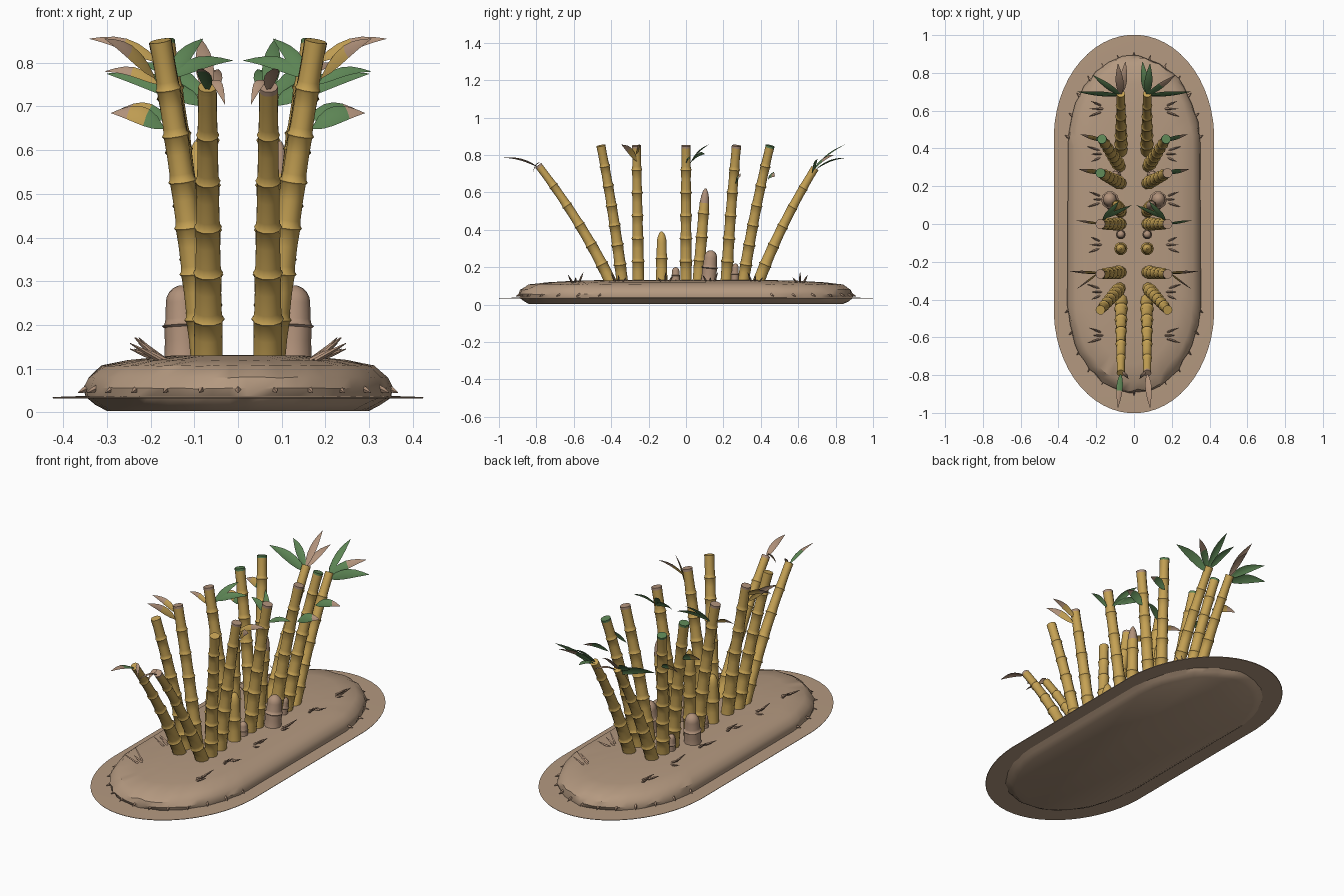
import bpy, bmesh, math, random
from mathutils import Vector as V

if "Cube" in bpy.data.objects:
    bpy.data.objects.remove(bpy.data.objects["Cube"])
random.seed(4)

def lin(c):
    return tuple((v / 255 / 12.92) if v < 11 else ((v / 255 + .055) / 1.055) ** 2.4 for v in c) + (1,)

MATS = []
for name, rgb in (("soil tan", (180, 153, 128)), ("cane ochre", (198, 162, 84)), ("leaf green", (92, 132, 84)),
                  ("dry husk", (176, 145, 122)), ("leaf ochre", (190, 156, 82))):
    m = bpy.data.materials.new(name)
    m.diffuse_color = lin(rgb)
    m.use_nodes = True
    m.node_tree.nodes["Principled BSDF"].inputs["Base Color"].default_value = m.diffuse_color
    MATS.append(m)
SOIL, CANE, GREEN, DRY, OCHRE = range(5)

def finish(bm, name, angle=40):
    bmesh.ops.recalc_face_normals(bm, faces=bm.faces[:])
    me = bpy.data.meshes.new(name)
    bm.to_mesh(me)
    bm.free()
    ob = bpy.data.objects.new(name, me)
    bpy.context.collection.objects.link(ob)
    for m in MATS:
        me.materials.append(m)
    bpy.ops.object.select_all(action='DESELECT')
    ob.select_set(True)
    bpy.context.view_layer.objects.active = ob
    bpy.ops.object.shade_smooth_by_angle(angle=math.radians(angle))
    return ob

def loft(bm, loops, mats):
    """Skin closed loops of points and cap both ends."""
    rows = [[bm.verts.new(p) for p in lp] for lp in loops]
    n = len(rows[0])
    for k in range(len(rows) - 1):
        for i in range(n):
            j = (i + 1) % n
            f = bm.faces.new((rows[k][i], rows[k][j], rows[k + 1][j], rows[k + 1][i]))
            f.material_index = mats[k]
    bm.faces.new(rows[0][::-1]).material_index = mats[0]
    bm.faces.new(rows[-1]).material_index = mats[-1]

def oval(sx, sy, z, n=56, jitter=0.0):
    pts = []
    for i in range(n):
        t = 2 * math.pi * (i + .5) / n
        s, k = math.sin(t), 1 + random.uniform(-jitter, jitter)
        L = sy * .45
        pts.append((sx * math.cos(t) * k, (math.copysign(L, s) + (sy - L) * s) * k,
                    z + random.uniform(-jitter, jitter) * .15))
    return pts

# soil mound with irregular rounded shoulders
bm = bmesh.new()
prof = ((.30, .84, .003, 0), (.325, .865, .018, .008), (.35, .885, .035, .008), (.352, .89, .055, .01),
        (.343, .88, .08, .01), (.312, .84, .107, .01), (.25, .74, .119, .008), (.15, .56, .13, 0), (.05, .3, .131, 0))
loft(bm, [oval(a, b, z, 56, j) for a, b, z, j in prof], [SOIL] * 8)
finish(bm, "soil_mound", 35)

# thin flat skirt around the mound
bm = bmesh.new()
loft(bm, [oval(.424, 1.0, .032), oval(.425, 1.002, .035), oval(.34, .88, .038)], [SOIL] * 2)
finish(bm, "ground_skirt", 30)

def cane(bm, base, tip, r0, r1, col=CANE, cap=CANE, dome=False, bow=.12):
    """Jointed cane: swollen nodes along a slightly bowed path."""
    a, b = V(base), V(tip)
    mid = (a + b) / 2 - V((b.x - a.x, b.y - a.y, 0)) * bow
    curve = lambda t: a * (1 - t) ** 2 + mid * 2 * t * (1 - t) + b * t * t
    joints = max(2, round((b - a).length / .115))
    prof = []
    for k in range(joints):
        prof += [((k + u) / joints, w) for u, w in ((0, 1.0), (.12, .95), (.55, .95), (.9, 1.0), (.95, 1.14))]
    prof = prof[:-1]
    if dome:
        prof = [p for p in prof if p[0] < .82] + [(.85, .92), (.92, .75), (.97, .5), (1, .18)]
    else:
        prof += [(1, 1.02), (1.0, .8)]
    loops = []
    for t, w in prof:
        d = (curve(min(t + .01, 1.01)) - curve(t - .01)).normalized()
        u = d.cross(V((0, 1, 0))).normalized()
        v = d.cross(u)
        r = (r0 + (r1 - r0) * t) * w
        loops.append([curve(t) + (u * math.cos(q) + v * math.sin(q)) * r
                      for q in (2 * math.pi * i / 10 for i in range(10))])
    lim = .8 if dome else .94
    loft(bm, loops, [cap if prof[i][0] >= lim else col for i in range(len(prof) - 1)])

# base x, base y, tip x, tip y, tip z, base radius, tip radius, cap colour left / right
CANES = (("front_leaning_cane", .068, -.40, .07, -.79, .745, .035, .021, OCHRE, DRY),
         ("front_outer_cane", .075, -.34, .178, -.455, .85, .034, .025, CANE, CANE),
         ("front_middle_cane", .07, -.255, .178, -.265, .85, .034, .025, DRY, DRY),
         ("centre_cane", .07, 0, .178, .0, .85, .034, .026, DRY, DRY),
         ("rear_middle_cane", .07, .215, .178, .27, .85, .034, .026, GREEN, DRY),
         ("rear_outer_cane", .075, .305, .17, .45, .85, .034, .025, GREEN, GREEN),
         ("rear_leaning_cane", .068, .385, .07, .69, .73, .035, .022, CANE, CANE))
SHOOTS = (("short_shoot", .07, -.13, .07, -.13, .39, .034, .027, CANE, CANE),
          ("tall_shoot", .07, .065, .095, .105, .62, .034, .028, CANE, DRY),
          ("husk_shoot", .125, .12, .13, .135, .29, .046, .036, DRY, DRY),
          ("low_husk_front", .07, -.055, .07, -.055, .20, .026, .02, DRY, DRY),
          ("low_husk_rear", .09, .26, .10, .265, .22, .024, .018, DRY, DRY))
for s, side in ((-1, "left"), (1, "right")):
    for group, dome in ((CANES, False), (SHOOTS, True)):
        for name, bx, by, tx, ty, tz, r0, r1, cl, cr in group:
            bm = bmesh.new()
            cap = cl if s < 0 else cr
            col = DRY if "husk" in name else CANE
            cane(bm, (s * bx, by, .115), (s * tx, ty, tz), r0, r1, col, cap, dome, .04 if dome else .12)
            finish(bm, f"{name}_{side}")

def blade(bm, base, tip, width, cols, arch=.015):
    """Creased leaf, coloured from stem to point."""
    a, b = V(base), V(tip)
    d = (b - a).normalized()
    side = d.cross(V((0, -.85, .5))).normalized()
    nor = side.cross(d)
    n = 6
    rows = []
    for i in range(n + 1):
        t = i / n
        w = width * .5 * math.sin(math.pi * min(1, t ** .8 * .96 + .03))
        c = a.lerp(b, t) + V((0, 0, arch * math.sin(math.pi * t)))
        rows.append([bm.verts.new(p) for p in (c - side * w, c + nor * w * .35, c + side * w)])
    for i in range(n):
        for j in (0, 1):
            f = bm.faces.new((rows[i][j], rows[i][j + 1], rows[i + 1][j + 1], rows[i + 1][j]))
            f.material_index = cols[i * len(cols) // n]

# leaves: base, tip, width, colours left, colours right (x mirrored)
LEAVES = (((.07, -.79, .735), (.085, -.975, .785), .035, (GREEN, DRY), (DRY,)),
          ((.06, -.78, .76), (.03, -.82, .705), .022, (DRY,), (DRY,)),
          ((.19, -.26, .765), (.305, -.345, .855), .036, (OCHRE, DRY), (OCHRE, DRY)),
          ((.18, -.26, .80), (.34, -.25, .855), .032, (OCHRE, DRY), (OCHRE, DRY)),
          ((.165, .02, .75), (.08, .12, .855), .036, (GREEN,), (GREEN,)),
          ((.16, .03, .765), (.012, .10, .805), .036, (GREEN,), (GREEN,)),
          ((.18, .0, .75), (.305, .02, .78), .026, (OCHRE, DRY), (GREEN,)),
          ((.17, .27, .65), (.29, .29, .685), .048, (GREEN, OCHRE, DRY), (GREEN, GREEN, DRY)),
          ((.16, .44, .67), (.285, .475, .685), .042, (GREEN, OCHRE, DRY), (GREEN, GREEN, DRY)),
          ((.07, .68, .72), (.085, .85, .855), .042, (DRY,), (GREEN,)),
          ((.07, .68, .72), (.22, .79, .80), .045, (GREEN,), (GREEN, DRY)),
          ((.07, .68, .70), (.30, .70, .775), .05, (GREEN,), (GREEN,)),
          ((.065, .69, .72), (.045, .86, .785), .04, (DRY,), (GREEN,)))
bm = bmesh.new()
for a, b, w, cl, cr in LEAVES:
    for s in (-1, 1):
        blade(bm, (s * a[0], a[1], a[2]), (s * b[0], b[1], b[2]), w, cl if s < 0 else cr)
finish(bm, "cane_leaves")

def spike(bm, a, b, r):
    a, b = V(a), V(b)
    d = (b - a).normalized()
    u = d.cross(V((0, 1, 0))).normalized()
    v = d.cross(u)
    loft(bm, [[p + (u * math.cos(q) + v * math.sin(q)) * k for q in (0, 1.57, 3.14, 4.71)]
              for p, k in ((a, r), (a.lerp(b, .6), r * .8), (b, r * .15))], [DRY] * 2)

# dry stubble tufts along both sides, and small splinters round the rim
bm = bmesh.new()
for s in (-1, 1):
    for i, y in enumerate((-.59, -.36, -.11, .13, .37, .61)):
        for k in (-1, 0, 1):
            x = .165 + .012 * abs(k)
            L = .05 + .01 * ((i + k) % 3)
            spike(bm, (s * x, y + k * .018, .118), (s * (x + L), y + k * .04, .145 + .013 * ((i + 2 * k) % 3)), .006)
finish(bm, "stubble_tufts")
bm = bmesh.new()
for i in range(26):
    x, y, z = oval(.335, .87, .06, 26)[i]
    spike(bm, (x, y, z), (x * 1.1, y * 1.045, .045), .008)
finish(bm, "rim_splinters")
